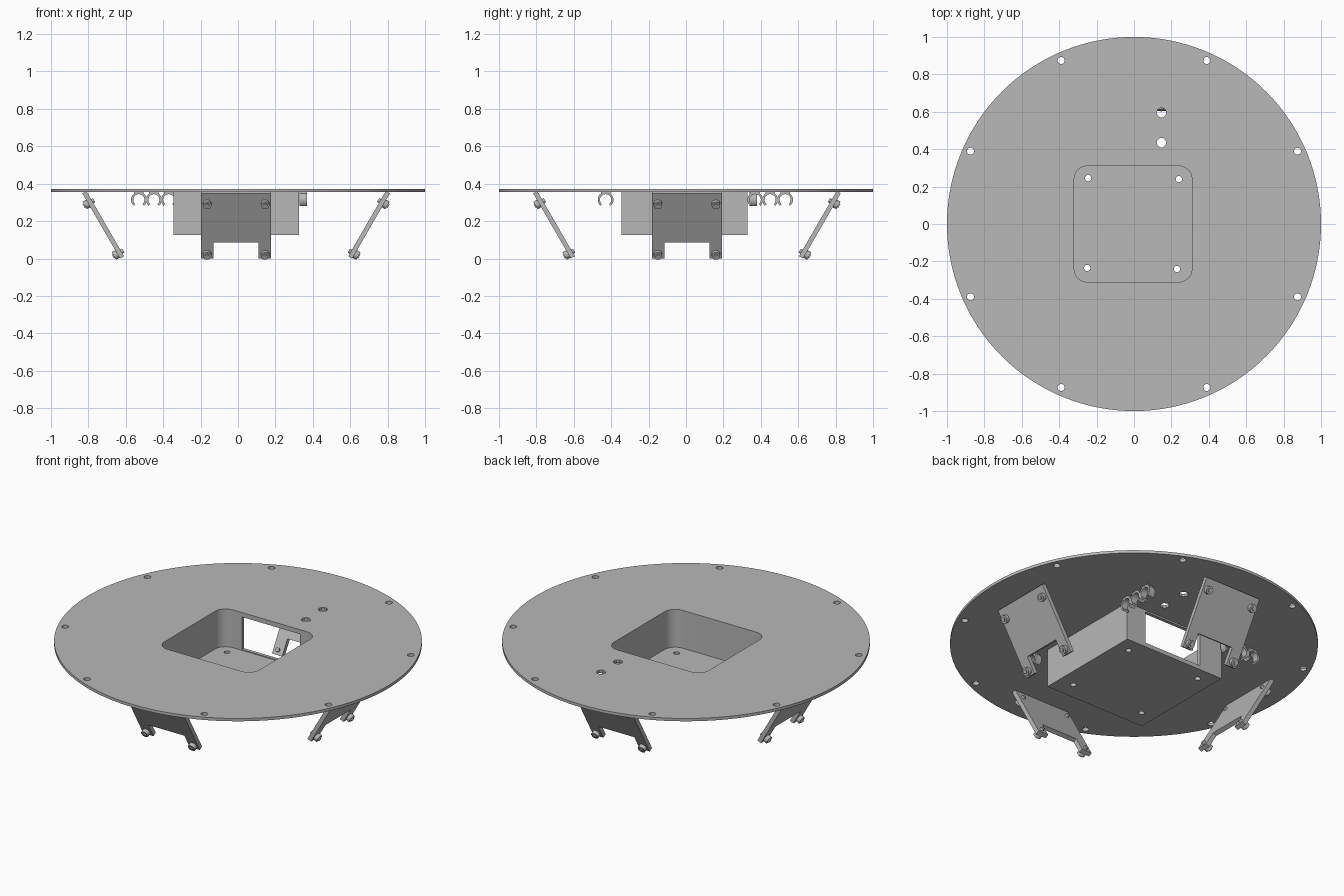
import bpy, bmesh, math
from mathutils import Matrix, Vector

cube = bpy.data.objects.get("Cube")
if cube:
    bpy.data.objects.remove(cube, do_unlink=True)

grey = bpy.data.materials.new("plain_grey")
grey.use_nodes = True
COLOUR = (0.48, 0.48, 0.48, 1)
grey.diffuse_color = COLOUR
grey.node_tree.nodes["Principled BSDF"].inputs["Base Color"].default_value = COLOUR

TOP, UNDER = 0.372, 0.355
CENTRE = Matrix.Translation((-0.01, 0.005, 0))


def finish(name, bm, matrix=None):
    bmesh.ops.recalc_face_normals(bm, faces=bm.faces)
    mesh = bpy.data.meshes.new(name)
    bm.to_mesh(mesh)
    bm.free()
    mesh.materials.append(grey)
    ob = bpy.data.objects.new(name, mesh)
    if matrix:
        ob.matrix_world = matrix
    bpy.context.collection.objects.link(ob)
    return ob


def add_prism(bm, points, low, high):
    """Extrude a 2D outline from low to high along z."""
    face = bm.faces.new([bm.verts.new((x, y, low)) for x, y in points])
    new = bmesh.ops.extrude_face_region(bm, geom=[face])["geom"]
    verts = [v for v in new if isinstance(v, bmesh.types.BMVert)]
    bmesh.ops.translate(bm, verts=verts, vec=(0, 0, high - low))


def arc(x, y, r, start, end, steps):
    angles = [math.radians(start + (end - start) * i / steps) for i in range(steps + 1)]
    return [(x + r * math.cos(a), y + r * math.sin(a)) for a in angles]


def circle(x, y, r, sides):
    return arc(x, y, r, 0, 360, sides)[:-1]


def rectangle(x0, x1, y0, y1):
    return [(x0, y0), (x1, y0), (x1, y1), (x0, y1)]


def prism(name, points, low, high, matrix=None):
    bm = bmesh.new()
    add_prism(bm, points, low, high)
    return finish(name, bm, matrix)


def cut(ob, cutter):
    mod = ob.modifiers.new("cut", "BOOLEAN")
    mod.operation, mod.solver, mod.object = "DIFFERENCE", "EXACT", cutter
    bpy.context.view_layer.objects.active = ob
    bpy.ops.object.modifier_apply(modifier=mod.name)


# Round plate and the open box hanging below it
plate = prism("round_plate", circle(0, 0, 1, 128), UNDER, TOP)
box = prism("hanging_box", rectangle(-0.345, 0.325, -0.345, 0.33), 0.125, UNDER)

# Cutter for the rounded pocket
corner = 0.07
pocket_outline = []
for x, y, start in ((0.24, 0.24, 0), (-0.25, 0.24, 90), (-0.25, -0.24, 180), (0.24, -0.24, 270)):
    pocket_outline += arc(x, y, corner, start, start + 90, 10)
pocket = prism("pocket_cutter", pocket_outline, 0.145, 0.5)

# Cutter for the rim, cable and floor holes
bm = bmesh.new()
for quarter in range(4):
    for angle in (24, 66):
        a = math.radians(angle + 90 * quarter)
        add_prism(bm, circle(0.957 * math.cos(a), 0.957 * math.sin(a), 0.019, 16), 0.05, 0.5)
for y in (0.435, 0.595):
    add_prism(bm, circle(0.147, y, 0.026, 10), 0.05, 0.5)
for x, y in ((-0.245, 0.245), (0.24, 0.24), (-0.25, -0.235), (0.23, -0.24)):
    add_prism(bm, circle(x, y, 0.017, 16), 0.05, 0.5)
holes = finish("hole_cutter", bm)

# Cutter for the window in the back wall
window = prism("window_cutter", rectangle(-0.19, 0.195, 0.2, 0.4), 0.15, 0.345)

cut(plate, pocket)
cut(plate, holes)
for cutter in (pocket, window, holes):
    cut(box, cutter)
for cutter in (pocket, window, holes):
    bpy.data.objects.remove(cutter, do_unlink=True)

# Four slanted leg brackets, each with a notch and four bolts
sn, cs = math.sin(math.radians(30)), math.cos(math.radians(30))
length, half, notch = 0.403, 0.1875, 0.12
slant = Matrix(((1, 0, 0, 0), (0, -sn, -cs, -0.61), (0, cs, -sn, 0.006), (0, 0, 0, 1)))
outline = [(-half, 0), (-notch, 0), (-notch, 0.1), (notch, 0.1), (notch, 0),
           (half, 0), (half, length), (-half, length)]
for k, side in enumerate(("front", "left", "back", "right")):
    place = CENTRE @ Matrix.Rotation(math.pi / 2 * k, 4, "Z") @ slant
    prism(side + "_leg", outline, -0.0125, 0.0125, place)
    bm = bmesh.new()
    for x in (-0.155, 0.155):
        for s in (0.028, 0.34):
            add_prism(bm, circle(x, s, 0.023, 16), 0.012, 0.034)
            add_prism(bm, circle(x, s, 0.012, 12), -0.024, 0.04)
    finish(side + "_leg_bolts", bm, place)

# Cable clips under the plate, open at the bottom
clip_outline = arc(0, 0, 0.042, -50, 230, 20) + arc(0, 0, 0.03, 230, -50, 20)
facing_x = Matrix(((0, 0, 1, 0), (1, 0, 0, 0), (0, 1, 0, 0), (0, 0, 0, 1)))
facing_y = Matrix(((-1, 0, 0, 0), (0, 0, 1, 0), (0, 1, 0, 0), (0, 0, 0, 1)))


def clip(name, x, y, turn):
    bm = bmesh.new()
    add_prism(bm, clip_outline, -0.02, 0.02)
    add_prism(bm, rectangle(-0.025, 0.025, 0.034, 0.042), -0.02, 0.02)
    finish(name, bm, Matrix.Translation(Vector((x, y, 0.314))) @ turn)


for i, d in enumerate((0.37, 0.45, 0.53)):
    clip(f"left_clip_{i + 1}", 0.35, d, facing_x)
    clip(f"right_clip_{i + 1}", -d, 0.36, facing_y)
clip("front_clip", 0.35, -0.43, facing_x)

# Smooth the round walls and keep the edges sharp
bpy.ops.object.select_all(action="DESELECT")
for ob in bpy.context.collection.objects:
    if ob.type == "MESH":
        ob.select_set(True)
        bpy.context.view_layer.objects.active = ob
bpy.ops.object.shade_smooth_by_angle(angle=math.radians(35))
